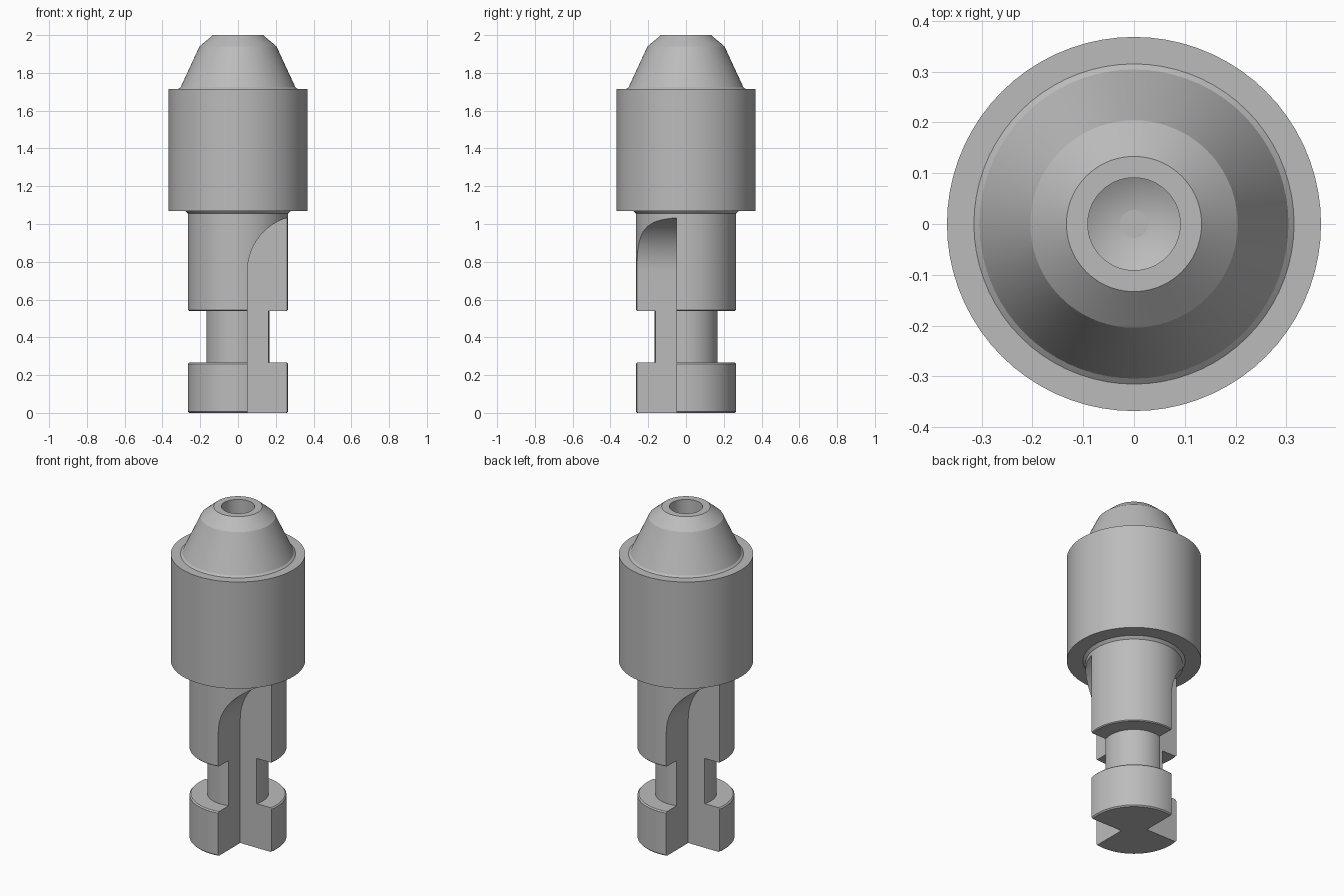
import bpy, bmesh, math

if "Cube" in bpy.data.objects:
    bpy.data.objects.remove(bpy.data.objects["Cube"], do_unlink=True)

SIDES = 72
grey = bpy.data.materials.new("plain grey")
grey.use_nodes = True
colour = (0.5, 0.5, 0.5, 1)
grey.diffuse_color = colour
grey.node_tree.nodes["Principled BSDF"].inputs["Base Color"].default_value = colour


def finish(bm, name):
    bmesh.ops.recalc_face_normals(bm, faces=bm.faces)
    mesh = bpy.data.meshes.new(name)
    bm.to_mesh(mesh)
    bm.free()
    obj = bpy.data.objects.new(name, mesh)
    bpy.context.collection.objects.link(obj)
    mesh.materials.append(grey)
    return obj


def smooth(obj):
    bpy.ops.object.select_all(action="DESELECT")
    obj.select_set(True)
    bpy.context.view_layer.objects.active = obj
    bpy.ops.object.shade_smooth_by_angle(angle=math.radians(20))


def lathe(name, profile):
    """Closed solid turned about z from (radius, height) points."""
    bm = bmesh.new()
    rings = []
    for r, z in profile:
        count = SIDES if r > 0 else 1
        rings.append([bm.verts.new((r * math.cos(math.tau * i / SIDES),
                                    r * math.sin(math.tau * i / SIDES), z))
                      for i in range(count)])
    for a, b in zip(rings, rings[1:]):
        for i in range(SIDES):
            j = (i + 1) % SIDES
            if len(b) == 1:
                bm.faces.new((a[i], a[j], b[0]))
            else:
                bm.faces.new((a[i], a[j], b[j], b[i]))
    for ring in (rings[0], rings[-1]):
        if len(ring) > 1:
            bm.faces.new(ring)
    return finish(bm, name)


def notch_cutter(name, side):
    """Side profile with a curved run-out, extruded away from the web."""
    run_out = 0.295
    arc = [math.pi - math.pi / 2 * i / 20 for i in range(21)]
    outline = [(0.4, -0.1), (0.05, -0.1)]
    outline += [(0.05 + run_out * (1 + math.cos(a)), 0.75 + run_out * math.sin(a))
                for a in arc]
    outline.append((0.4, 0.75 + run_out))
    bm = bmesh.new()
    near = [bm.verts.new((side * x, -side * 0.05, z)) for x, z in outline]
    far = [bm.verts.new((side * x, -side * 0.5, z)) for x, z in outline]
    bm.faces.new(near)
    bm.faces.new(far)
    for i in range(len(near)):
        j = (i + 1) % len(near)
        bm.faces.new((near[i], near[j], far[j], far[i]))
    obj = finish(bm, name)
    obj.hide_render = True
    return obj


# Stem with grooved foot, cut by two opposite notches
stem = lathe("notched_stem", [
    (0.258, 0), (0.265, 0.007), (0.265, 0.26), (0.258, 0.267),
    (0.168, 0.267), (0.168, 0.54), (0.26, 0.54), (0.265, 0.545),
    (0.265, 1.055), (0.28, 1.07), (0.28, 1.1)])
cutters = [notch_cutter("notch_cutter_front", 1),
           notch_cutter("notch_cutter_back", -1)]
for cutter in cutters:
    cut = stem.modifiers.new("notch", "BOOLEAN")
    cut.operation = "DIFFERENCE"
    cut.solver = "EXACT"
    cut.object = cutter
    bpy.ops.object.select_all(action="DESELECT")
    stem.select_set(True)
    bpy.context.view_layer.objects.active = stem
    bpy.ops.object.modifier_apply(modifier=cut.name)
for cutter in cutters:
    bpy.data.objects.remove(cutter, do_unlink=True)
smooth(stem)

# Wide collar
smooth(lathe("collar", [(0.368, 1.07), (0.368, 1.715)]))

# Tapered nose with a drilled hole
smooth(lathe("nose", [
    (0.315, 1.70), (0.315, 1.715), (0.304, 1.724), (0.204, 1.94),
    (0.133, 2), (0.091, 2), (0.091, 1.75), (0, 1.70)]))
